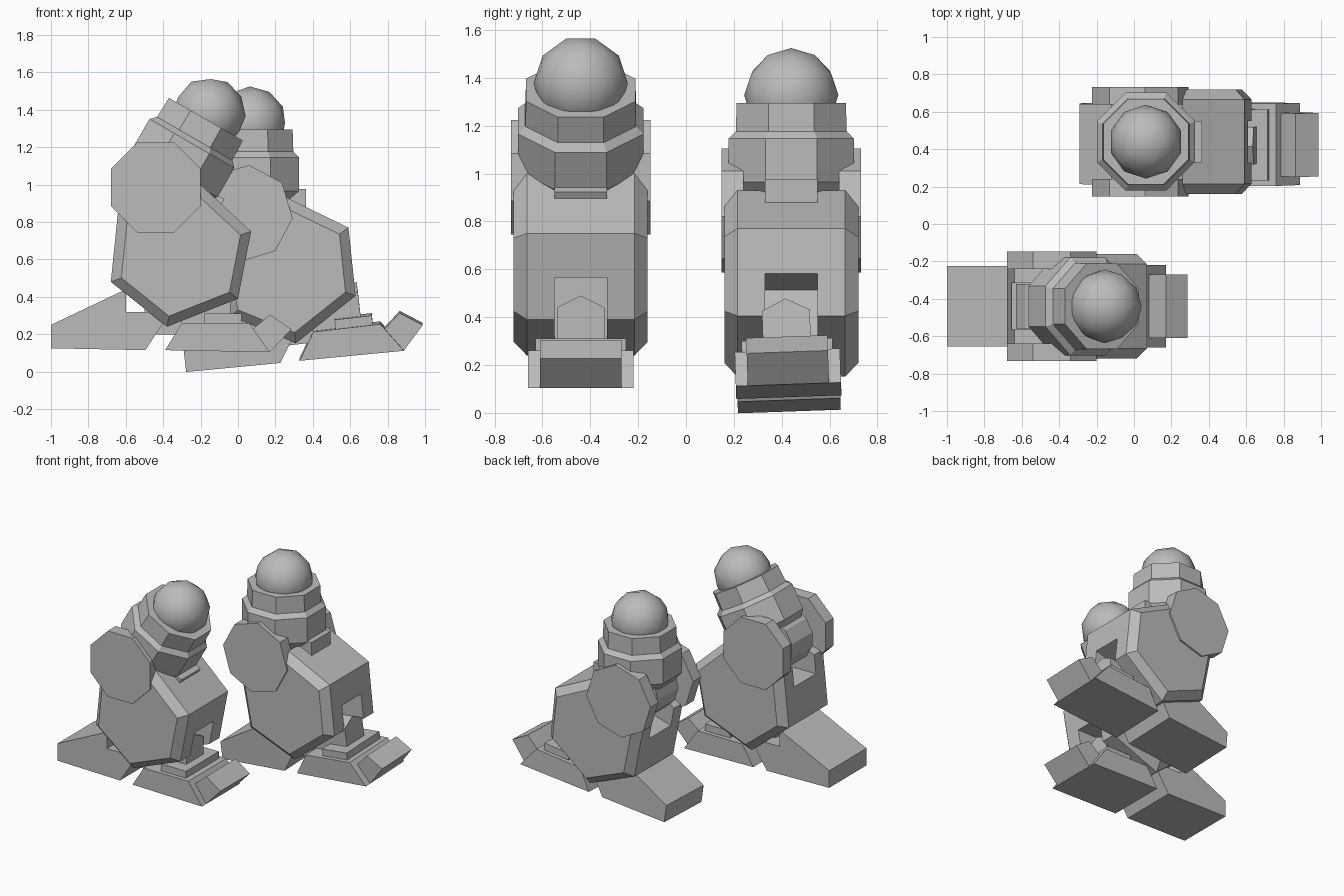
import bpy, bmesh, math
from mathutils import Matrix

cube = bpy.data.objects.get("Cube")
if cube:
    bpy.data.objects.remove(cube, do_unlink=True)

grey = bpy.data.materials.new("plain_grey")
grey.use_nodes = True
grey.diffuse_color = (0.5, 0.5, 0.5, 1)
grey.node_tree.nodes["Principled BSDF"].inputs["Base Color"].default_value = (0.5, 0.5, 0.5, 1)


def finish(name, bm, place):
    bmesh.ops.recalc_face_normals(bm, faces=bm.faces)
    bm.transform(place)
    mesh = bpy.data.meshes.new(name)
    bm.to_mesh(mesh)
    bm.free()
    mesh.materials.append(grey)
    obj = bpy.data.objects.new(name, mesh)
    bpy.context.collection.objects.link(obj)
    return obj


def loft(name, rings, place):
    """Skin a list of equal-length vertex rings and cap both ends."""
    bm = bmesh.new()
    rows = [[bm.verts.new(p) for p in ring] for ring in rings]
    n = len(rows[0])
    for a, b in zip(rows, rows[1:]):
        for i in range(n):
            j = (i + 1) % n
            bm.faces.new((a[i], a[j], b[j], b[i]))
    bm.faces.new(rows[0])
    bm.faces.new(rows[-1])
    return finish(name, bm, place)


def prism(name, profile, y0, y1, place):
    return loft(name, [[(x, y, z) for x, z in profile] for y in (y0, y1)], place)


def rect(x0, x1, z0, z1):
    return [(x0, z0), (x1, z0), (x1, z1), (x0, z1)]


def ngon(n, apothem, cx=0, cz=0):
    r = apothem / math.cos(math.pi / n)
    angles = [(i + 0.5) * math.tau / n for i in range(n)]
    return [(cx + r * math.cos(a), cz + r * math.sin(a)) for a in angles]


def cut(obj, cutter):
    mod = obj.modifiers.new("cut", 'BOOLEAN')
    mod.operation = 'DIFFERENCE'
    mod.solver = 'EXACT'
    mod.object = cutter
    bpy.context.view_layer.objects.active = obj
    bpy.ops.object.modifier_apply(modifier=mod.name)
    bpy.data.objects.remove(cutter, do_unlink=True)


def pivot(x, y, z, degrees=0, roll=0):
    """Place at a point, turned from +x towards +z."""
    return (Matrix.Translation((x, y, z)) @ Matrix.Rotation(math.radians(roll), 4, 'X')
            @ Matrix.Rotation(math.radians(-degrees), 4, 'Y'))


def build_foot(side, place):
    heel = [(-1, .125), (-.495, .115), (-.4, .26), (-.44, .32), (-.6, .32), (-.6, .44), (-1, .25)]
    sole = [(-.39, .115), (.17, .104), (.06, .26), (-.3, .26)]
    toe = [(.17, .104), (.285, .227), (.17, .305), (.07, .22)]
    prism(side + "_heel", heel, -.215, .215, place)
    prism(side + "_sole", sole, -.22, .22, place)
    prism(side + "_toe", toe, -.17, .17, place)
    prism(side + "_instep_plate", rect(-.18, .02, .19, .31), -.19, .19, place)
    prism(side + "_ankle_block", rect(-.5, -.3, .2, .4), -.12, .12, place)
    # Ankle strut with a peaked top
    ring = [(-.1, .22), (.1, .22), (.1, .44), (0, .49), (-.1, .44)]
    loft(side + "_ankle_strut", [[(x, y, z) for y, z in ring] for x in (-.3, -.04)], place)


def build_shin(side, place):
    outline = [(.51, -.235), (.44, -.595), (.06, -.745), (-.24, -.505), (-.2, -.115), (.24, .015)]
    cx = sum(p[0] for p in outline) / len(outline)
    cz = sum(p[1] for p in outline) / len(outline)
    # Chamfered hexagonal body
    rings = [[(cx + (x - cx) * s, y, cz + (z - cz) * s) for x, z in outline]
             for y, s in ((-.28, .85), (-.225, 1), (.225, 1), (.28, .85))]
    body = loft(side + "_shin", rings, place)
    cut(body, prism("ankle_cutter", rect(.24, .7, -.9, -.42), -.11, .11, place))
    cut(body, prism("knee_cutter", rect(-.4, .22, -.25, .2), -.125, .125, place))
    # Knee discs and the joint between them
    for label, s in (("outer", -1), ("inner", 1)):
        prism(side + "_" + label + "_knee_disc", ngon(8, .24), s * .2, s * .292, place)
    prism(side + "_knee_joint", ngon(12, .19), -.12, .12, place)


def build_thigh(side, place):
    # Stepped octagonal sleeve
    rings = [[(x, y, h) for x, y in ngon(8, a, .03)]
             for h, a in ((-.02, .15), (.12, .262), (.3, .262), (.33, .232), (.45, .228))]
    loft(side + "_thigh", rings, place)
    prism(side + "_knee_tab", rect(0, .33, .0, .13), -.11, .11, place)
    # Hip ball
    bm = bmesh.new()
    bmesh.ops.create_icosphere(bm, subdivisions=2, radius=.197,
                               matrix=Matrix.Translation((.03, 0, .482)))
    for f in bm.faces:
        f.smooth = True
    finish(side + "_hip_ball", bm, place)


# Bent leg, nearer the front
build_foot("front", pivot(0, -.44, 0))
build_shin("front", pivot(-.44, -.44, .985))
build_thigh("front", pivot(-.44, -.44, .985, -30) @ Matrix.Translation((.02, 0, 0)))

# Upright leg, behind, with its foot slightly raised at the toe
build_foot("back", pivot(.33, .43, .066, 6.6, 2) @ Matrix.Translation((.39, 0, -.115)))
build_shin("back", pivot(.034, .44, .846, 17))
build_thigh("back", pivot(.034, .44, .846))
